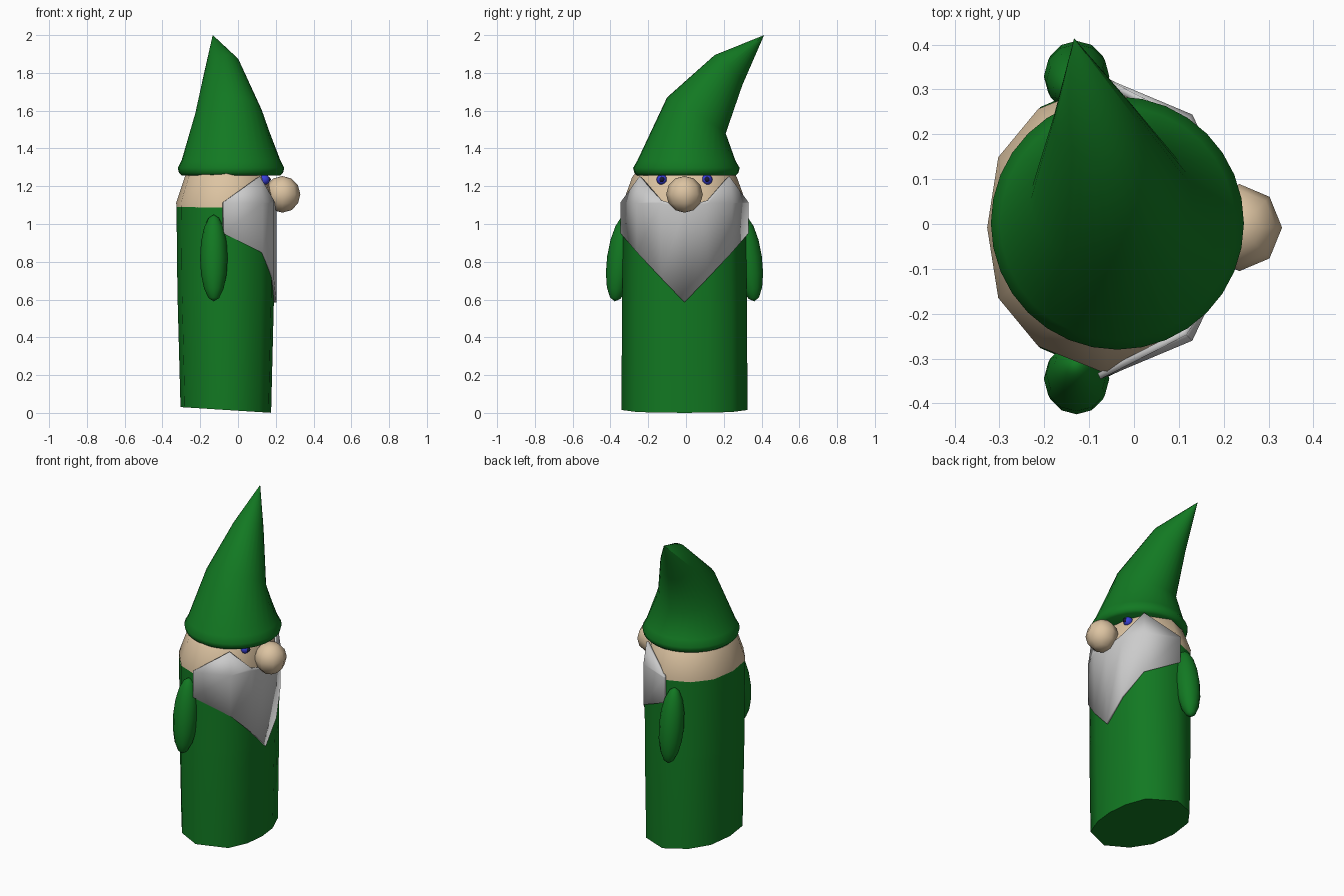
import bpy, math
from mathutils import Vector, Matrix

if "Cube" in bpy.data.objects:
    bpy.data.objects.remove(bpy.data.objects["Cube"])

def material(name, rgb):
    m = bpy.data.materials.new(name)
    m.diffuse_color = (*rgb, 1)
    m.use_nodes = True
    m.node_tree.nodes["Principled BSDF"].inputs["Base Color"].default_value = m.diffuse_color
    return m

GREEN = material("green", (0.006, 0.19, 0.016))
SKIN = material("skin", (0.72, 0.55, 0.36))
BLUE = material("blue", (0.04, 0.05, 0.7))
BLACK = material("black", (0.01, 0.01, 0.04))
YC = -0.008  # side-to-side centre of the body

def finish(ob, mat, angle=50):
    if mat:
        ob.data.materials.append(mat)
    bpy.ops.object.select_all(action='DESELECT')
    bpy.context.view_layer.objects.active = ob
    ob.select_set(True)
    bpy.ops.object.shade_smooth_by_angle(angle=math.radians(angle))
    return ob

def mesh(name, verts, faces, mat, angle=50):
    me = bpy.data.meshes.new(name)
    me.from_pydata(verts, [], faces)
    me.update()
    ob = bpy.data.objects.new(name, me)
    bpy.context.collection.objects.link(ob)
    return finish(ob, mat, angle)

def loft(name, rings, mat, angle=50):
    n = len(rings[0])
    verts = [p for r in rings for p in r]
    faces = [(k*n + i, k*n + (i+1) % n, (k+1)*n + (i+1) % n, (k+1)*n + i)
             for k in range(len(rings)-1) for i in range(n)]
    faces += [tuple(reversed(range(n))), tuple(range(len(verts)-n, len(verts)))]
    return mesh(name, verts, faces, mat, angle)

def ball(name, loc, scale, mat, seg=12, rings=8, rot=(0, 0, 0)):
    bpy.ops.mesh.primitive_uv_sphere_add(segments=seg, ring_count=rings, radius=1,
                                         location=loc, rotation=rot)
    ob = bpy.context.object
    ob.name = name
    ob.scale = scale
    return finish(ob, mat, 60)

# half outline of the body seen from above, nose side to back
half = [(0.2, 0), (0.185, 0.125), (0.13, 0.25), (-0.06, 0.333),
        (-0.215, 0.27), (-0.305, 0.16), (-0.33, 0)]
outline = half + [(x, -y) for x, y in half[-2:0:-1]]

def ring(z, sx, sy, slope=0):
    return [((x+0.06)*sx - 0.06, y*sy + YC,
             z - slope*((x+0.06)*sx - 0.06)) for x, y in outline]

# robe and head
loft("robe", [ring(0.0115, 0.905, 1, 0.063), ring(0.58, 0.96, 0.995),
              ring(0.62, 0.965, 0.99), ring(1.11, 0.985, 0.975)], GREEN)
loft("head", [ring(1.0, 0.96, 0.96), ring(1.112, 0.99, 0.98),
              ring(1.25, 0.82, 0.83), ring(1.29, 0.72, 0.72)], SKIN)

# beard: columns of x, y, lower z, upper z
cols = [(-0.075, 0.338, 0.95, 1.115), (0.13, 0.252, 0.85, 1.25), (0.19, 0.125, 0.715, 1.125)]
cols = [(x, -y, a, b) for x, y, a, b in cols] + [(0.203, 0, 0.585, 1.09)] + cols[::-1]
verts = []
for x, y, a, b in cols:
    mid = min(b, 1.11)
    lean = 0.9 if b > 1.2 else 1
    verts += [(x, y+YC, a), (x, y+YC, mid), (x*lean, y*(0.95 if b > 1.2 else 1)+YC, b+0.001)]
faces = [(3*i+j, 3*i+3+j, 3*i+4+j, 3*i+1+j) for i in range(len(cols)-1) for j in (0, 1)]
beard = mesh("beard", verts, faces, None)
thick = beard.modifiers.new("thickness", 'SOLIDIFY')
thick.thickness = 0.015
thick.offset = -1

# nose
ball("nose", (0.235, YC, 1.157), (0.095, 0.097, 0.097), SKIN, 8, 6)

# eyes and arms, both sides
for side, label in ((-1, "right"), (1, "left")):
    y = YC + side*0.12
    ball(label + "_eye", (0.138, y, 1.235), (0.03, 0.028, 0.028), BLUE)
    ball(label + "_pupil", (0.158, y, 1.236), (0.016, 0.015, 0.015), BLACK)
    ball(label + "_arm", (-0.128, YC + side*0.337, 0.82), (0.073, 0.073, 0.232), GREEN,
         12, 8, (side*math.radians(8), 0, 0))

# bent pointed hat: centre, radius x/y, in-plane axes
def hat_ring(c, rx, ry, u=(1, 0, 0), v=(0, 1, 0), n=32):
    c, u, v = Vector(c), Vector(u).normalized(), Vector(v).normalized()
    return [tuple(c + u*rx*math.cos(2*math.pi*i/n) + v*ry*math.sin(2*math.pi*i/n))
            for i in range(n)]

loft("hat", [
    hat_ring((-0.037, 0.002, 1.257), 0.262, 0.262),
    hat_ring((-0.037, 0.002, 1.27), 0.275, 0.275),
    hat_ring((-0.037, 0.002, 1.297), 0.282, 0.282),
    hat_ring((-0.037, 0.002, 1.335), 0.262, 0.26),
    hat_ring((-0.05, 0.055, 1.575), 0.18, 0.182, (1, 0, 0.05), (0, 0.31, -0.19)),
    hat_ring((-0.085, 0.225, 1.815), 0.1, 0.106, (1, 0, 0.3), (0, 0.15, -0.15)),
    hat_ring((-0.133, 0.412, 1.999), 0.001, 0.001)], GREEN, 70)
